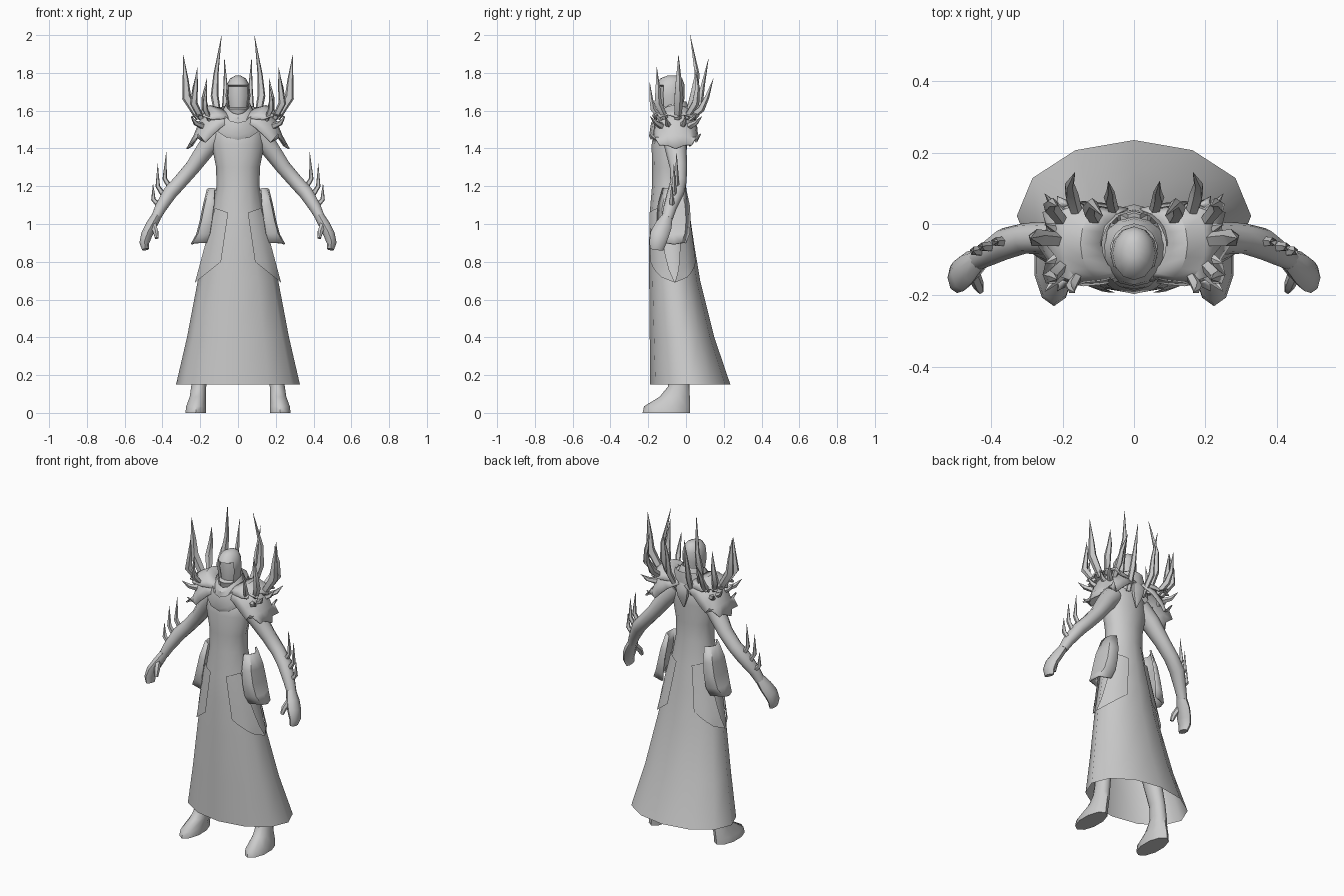
import bpy, bmesh, math
from mathutils import Vector

if "Cube" in bpy.data.objects:
    bpy.data.objects.remove(bpy.data.objects["Cube"])

grey = bpy.data.materials.new("plain_grey")
grey.diffuse_color = (0.6, 0.6, 0.6, 1)
grey.use_nodes = True
grey.node_tree.nodes["Principled BSDF"].inputs["Base Color"].default_value = grey.diffuse_color


def grid(name, rows, closed=False, caps=False, mirror=False, angle=40, edit=None):
    """Skin a list of point rows; optionally close round, cap and mirror."""
    bm = bmesh.new()
    vs = [[bm.verts.new(p) for p in r] for r in rows]
    n = len(rows[0])
    for a, b in zip(vs, vs[1:]):
        for i in range(n if closed else n - 1):
            j = (i + 1) % n
            bm.faces.new((a[i], a[j], b[j], b[i]))
    if caps:
        bm.faces.new(vs[0][::-1])
        bm.faces.new(vs[-1])
    bmesh.ops.recalc_face_normals(bm, faces=bm.faces)
    if edit:
        edit(bm)
    me = bpy.data.meshes.new(name)
    bm.to_mesh(me)
    bm.free()
    for p in me.polygons:
        p.use_smooth = True
    me.set_sharp_from_angle(angle=math.radians(angle))
    me.materials.append(grey)
    ob = bpy.data.objects.new(name, me)
    bpy.context.collection.objects.link(ob)
    if mirror:
        ob.modifiers.new("mirror", 'MIRROR').use_clip = False
    return ob


def ring(x, y, z, rx, ry, n):
    return [(x + rx * math.sin(2 * math.pi * i / n),
             y - ry * math.cos(2 * math.pi * i / n), z) for i in range(n)]


def tube(name, path, n=8, mirror=True, angle=50):
    """Rings square to a path of (x, y, z, depth radius, width radius)."""
    pts = [Vector(p[:3]) for p in path]
    rows = []
    for i, p in enumerate(path):
        t = (pts[min(i + 1, len(pts) - 1)] - pts[max(i - 1, 0)]).normalized()
        side = t.cross(Vector((0, 1, 0))).normalized()
        dep = side.cross(t)
        rows.append([pts[i] + dep * p[3] * math.cos(2 * math.pi * k / n)
                     + side * p[4] * math.sin(2 * math.pi * k / n) for k in range(n)])
    return grid(name, rows, True, True, mirror, angle)


def spike(name, pts, r):
    """Curved horn that swells a little, then tapers to a point."""
    w = [0.8, 1.0, 0.65, 0.03] if len(pts) == 4 else [1.0, 0.75, 0.03]
    tube(name, [(*p, r * k, r * k) for p, k in zip(pts, w)], 5)


# Robe skirt and torso: z, half width, front y, back y
BODY = [(.15, .328, -.19, .235), (.4, .27, -.192, .15), (.7, .213, -.195, .075),
        (.9, .172, -.195, .042), (1.05, .14, -.193, .02), (1.2, .114, -.18, .0),
        (1.3, .116, -.18, .0), (1.42, .14, -.182, .005), (1.5, .13, -.17, .005),
        (1.56, .06, -.13, -.02)]


def body_at(z):
    for a, b in zip(BODY, BODY[1:]):
        if a[0] <= z <= b[0]:
            t = (z - a[0]) / (b[0] - a[0])
            return [u + (v - u) * t for u, v in zip(a, b)]


grid("robe_body", [ring(0, (f + b) / 2, z, w, (b - f) / 2, 12) for z, w, f, b in BODY],
     True, angle=60)

# Legs and feet
LEG = [(.09, -.09, .95, .06, .07), (.15, -.06, .5, .055, .065), (.2, -.035, .22, .04, .052),
       (.208, -.038, .14, .042, .057), (.213, -.06, .085, .045, .08),
       (.222, -.1, .035, .055, .122), (.224, -.105, 0, .057, .125)]
grid("leg", [ring(*p, 10) for p in LEG], True, True, True, 50)

# Arms, hands and thumbs
tube("arm", [(.1, -.07, 1.48, .06, .06), (.165, -.055, 1.405, .058, .052),
             (.24, -.04, 1.30, .046, .042), (.305, -.04, 1.225, .043, .04),
             (.36, -.055, 1.165, .045, .04), (.41, -.085, 1.085, .035, .032),
             (.437, -.1, 1.03, .03, .026)], 10)
tube("hand", [(.432, -.1, 1.04, .03, .026), (.46, -.12, .99, .046, .03),
              (.483, -.14, .945, .05, .03), (.496, -.15, .9, .044, .026),
              (.49, -.155, .865, .036, .018)], 8)
tube("thumb", [(.45, -.135, 1.0, .02, .018), (.436, -.17, .96, .018, .016),
               (.43, -.185, .925, .012, .01)], 6)

# Forearm spikes
for base, mid, tip in [((.345, 1.17), (.388, 1.24), (.38, 1.38)),
                       ((.38, 1.13), (.425, 1.2), (.425, 1.32)),
                       ((.41, 1.09), (.448, 1.13), (.45, 1.215))]:
    y = -.05 - (base[0] - .345) * .4
    spike("forearm_spike", [(base[0], y, base[1]), (mid[0], y, mid[1]), (tip[0], y, tip[1])], .017)


# Head with a sunken face
def sink_face(bm):
    fs = [f for f in bm.faces if f.normal.y < -.6 and 1.6 < f.calc_center_median().z < 1.745]
    bmesh.ops.inset_region(bm, faces=fs, thickness=.008)
    for v in {v for f in fs for v in f.verts}:
        v.co.y += .022


HEAD = [(1.48, .05, .055, -.075), (1.58, .05, .06, -.08), (1.61, .055, .068, -.083),
        (1.68, .066, .076, -.083), (1.735, .06, .075, -.082), (1.77, .042, .058, -.078),
        (1.785, .015, .025, -.075)]
grid("hooded_head", [ring(0, y, z, w, d, 12) for z, w, d, y in HEAD], True, True,
     angle=45, edit=sink_face)


# Collars: sloping rings that dip to a V at the front
def collar(name, levels):
    rows = []
    for rx, front, back, zf, zs, zb in levels:
        row = []
        for i in range(14):
            a = 2 * math.pi * i / 14
            c = math.cos(a)
            z = zs + (zf - zs) * c ** 1.5 if c > 0 else zs + (zb - zs) * -c
            row.append((rx * math.sin(a), (front + back) / 2 - (back - front) / 2 * c, z))
        rows.append(row)
    grid(name, rows, True, angle=35)


collar("shoulder_collar", [(.145, -.185, .03, 1.445, 1.54, 1.5), (.125, -.196, .04, 1.465, 1.585, 1.56),
                           (.095, -.185, .035, 1.535, 1.615, 1.63)])
collar("neck_collar", [(.095, -.175, .02, 1.51, 1.58, 1.58), (.078, -.17, .015, 1.56, 1.61, 1.62),
                       (.066, -.15, .0, 1.58, 1.635, 1.65)])


# Shoulder plates: x, z, half depth, drop towards front and back
def shoulder_plate(name, levels, teeth):
    rows = []
    for k, (x, z, hy, drop) in enumerate(levels):
        row = []
        for i in range(9):
            a = math.radians(-84 + 21 * i)
            t = teeth * (1 if i % 2 == 0 else -1) if k == len(levels) - 1 else 0
            row.append((x - .07 * (1 - math.cos(a)) + t, -.055 + (hy + t * .5) * math.sin(a),
                        z - drop * (1 - math.cos(a)) - t * .5))
        rows.append(row)
    ob = grid(name, rows, mirror=True, angle=35)
    m = ob.modifiers.new("thickness", 'SOLIDIFY')
    m.thickness = .008


shoulder_plate("lower_shoulder_plate", [(.08, 1.60, .10, .05), (.15, 1.595, .115, .09), (.205, 1.545, .12, .09),
                                        (.235, 1.47, .115, .04), (.262, 1.405, .125, -.09)], .012)
shoulder_plate("upper_shoulder_plate", [(.09, 1.615, .09, .06), (.15, 1.63, .105, .08), (.2, 1.6, .11, .05),
                                        (.235, 1.575, .12, -.01)], .014)

# Horns on the shoulders and collar
for pts, r in [
        ([(.205, -.045, 1.56), (.272, -.04, 1.67), (.277, -.04, 1.76), (.29, -.04, 1.895)], .026),
        ([(.195, -.11, 1.56), (.235, -.15, 1.64), (.225, -.15, 1.72), (.215, -.155, 1.83)], .021),
        ([(.15, -.13, 1.55), (.175, -.175, 1.61), (.175, -.185, 1.66), (.165, -.192, 1.75)], .016),
        ([(.195, 0, 1.56), (.235, .05, 1.64), (.228, .06, 1.72), (.215, .05, 1.82)], .021),
        ([(.155, .01, 1.55), (.175, .08, 1.61), (.18, .11, 1.67), (.165, .145, 1.77)], .02),
        ([(.1, .0, 1.54), (.124, .04, 1.68), (.117, .058, 1.79), (.087, .022, 2.0)], .022),
        ([(.05, .01, 1.5), (.068, .07, 1.62), (.066, .088, 1.73), (.072, .12, 1.88)], .018)]:
    spike("horn", pts, r)
for y, tip in [(-.13, -.19), (.02, .085), (-.09, -.11), (-.02, 0)]:
    spike("shoulder_thorn", [(.19, y, 1.52), (.225, (y + tip) / 2, 1.535), (.25, tip, 1.57)], .018)

# Upper back ornament
tube("back_ornament", [(0, .02, 1.58, .012, .02), (0, .035, 1.53, .02, .045),
                       (0, .03, 1.48, .018, .035), (0, .02, 1.41, .004, .004)], 6, False)

# Hip plates wrapping each side: z, inner x, outer x, front y, back y
hip = []
for z, xi, xo, f, b in [(1.19, .125, .165, -.125, .0), (1.1, .13, .187, -.15, .02),
                        (1.02, .14, .203, -.155, .025), (.95, .15, .222, -.15, .02),
                        (.9, .165, .25, -.13, .0)]:
    hip.append([(xi, f, z), (xo - .01, f + .025, z), (xo, (f + b) / 2, z - .005),
                (xo - .01, b - .025, z), (xi, b, z)])
grid("hip_plate", hip, mirror=True, angle=40).modifiers.new("thickness", 'SOLIDIFY').thickness = .01

# Cloth panels lying on the skirt, front and back
corner = [(.122, 1.085), (.052, 1.06), (.09, .80), (.228, .69)]
for name, s in (("front_cloth_panel", -1), ("back_cloth_panel", 1)):
    rows = []
    for i in range(7):
        u = i / 6
        row = []
        for j in range(5):
            v = j / 4
            x, z = [(corner[0][k] * (1 - v) + corner[1][k] * v) * (1 - u)
                    + (corner[3][k] * (1 - v) + corner[2][k] * v) * u for k in (0, 1)]
            _, w, f, b = body_at(z)
            h = math.sqrt(max(0, 1 - (x / (w + .012)) ** 2))
            row.append((x, (f + b) / 2 + s * ((b - f) / 2 + .007) * h, z))
        rows.append(row)
    grid(name, rows, mirror=True, angle=60)
